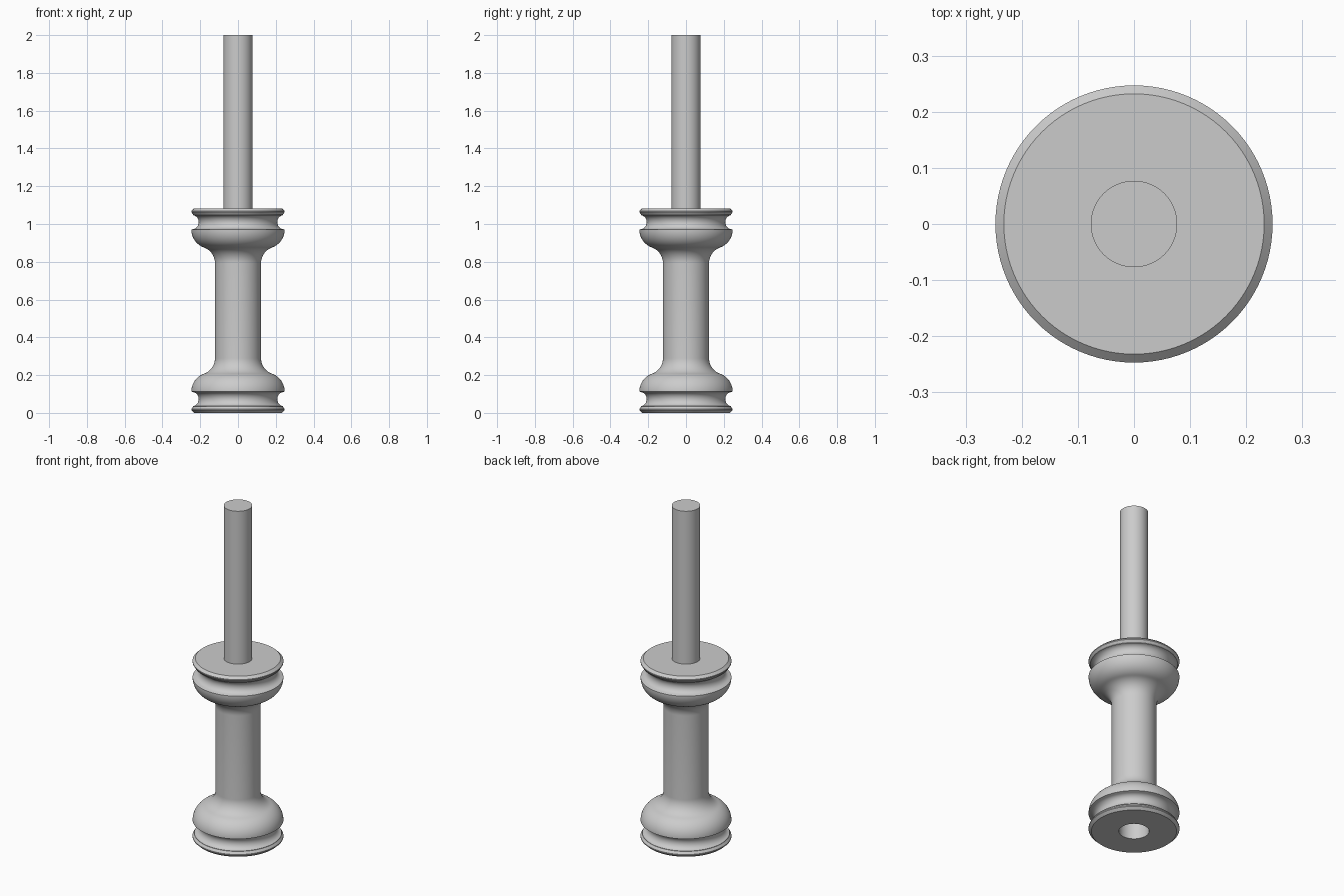
import bpy
import bmesh
from math import pi, sin, cos, radians

if "Cube" in bpy.data.objects:
    bpy.data.objects.remove(bpy.data.objects["Cube"], do_unlink=True)

GREY = (0.6, 0.6, 0.6)
HEIGHT = 1.083          # height of the turned body
SOCKET_R, SOCKET_TOP = 0.082, 0.95
PEG_R = 0.077

mat = bpy.data.materials.new("plain grey")
mat.use_nodes = True
mat.diffuse_color = (*GREY, 1)
mat.node_tree.nodes["Principled BSDF"].inputs["Base Color"].default_value = (*GREY, 1)


def arc(r, z, rad_r, rad_z, start, end, steps):
    """Elliptical arc in the profile plane, angles in degrees."""
    angles = [radians(start + (end - start) * i / steps) for i in range(steps + 1)]
    return [(r + rad_r * cos(a), z + rad_z * sin(a)) for a in angles]


def lathe(name, profile, segments=96):
    """Spin a (radius, height) profile around the z axis."""
    bm = bmesh.new()
    verts = [bm.verts.new((r, 0, z)) for r, z in profile]
    edges = [bm.edges.new(pair) for pair in zip(verts, verts[1:])]
    bmesh.ops.spin(bm, geom=verts + edges, cent=(0, 0, 0), axis=(0, 0, 1),
                   angle=2 * pi, steps=segments, use_merge=True)
    bmesh.ops.remove_doubles(bm, verts=bm.verts, dist=1e-5)
    bmesh.ops.recalc_face_normals(bm, faces=bm.faces)
    mesh = bpy.data.meshes.new(name)
    bm.to_mesh(mesh)
    bm.free()
    mesh.materials.append(mat)
    obj = bpy.data.objects.new(name, mesh)
    bpy.context.collection.objects.link(obj)
    bpy.ops.object.select_all(action="DESELECT")
    obj.select_set(True)
    bpy.context.view_layer.objects.active = obj
    bpy.ops.object.shade_smooth_by_angle(angle=radians(25))
    return obj


# Turned end: chamfered lip, hollow groove, rounded bowl, cove into the shaft
lip = [(0.232, 0), (0.247, 0.014), (0.247, 0.02), (0.237, 0.034)]
groove = arc(0.242, 0.073, 0.034, 0.037, 262, 98, 16)
bowl = arc(0.147, 0.113, 0.1, 0.1, 0, 70.5, 16)
cove = arc(0.2097, 0.29, 0.0877, 0.0877, 250.5, 180, 14)[1:]
end = lip + groove + bowl + cove
mirrored_end = [(r, HEIGHT - z) for r, z in reversed(end)]

# Body with the socket in its underside
socket = [(0, SOCKET_TOP), (SOCKET_R, SOCKET_TOP), (SOCKET_R, 0)]
lathe("turned_body", socket + end + mirrored_end + [(0, HEIGHT)])

# Peg standing on the body
lathe("top_peg", [(0, HEIGHT), (PEG_R, HEIGHT), (PEG_R, 2), (0, 2)])
